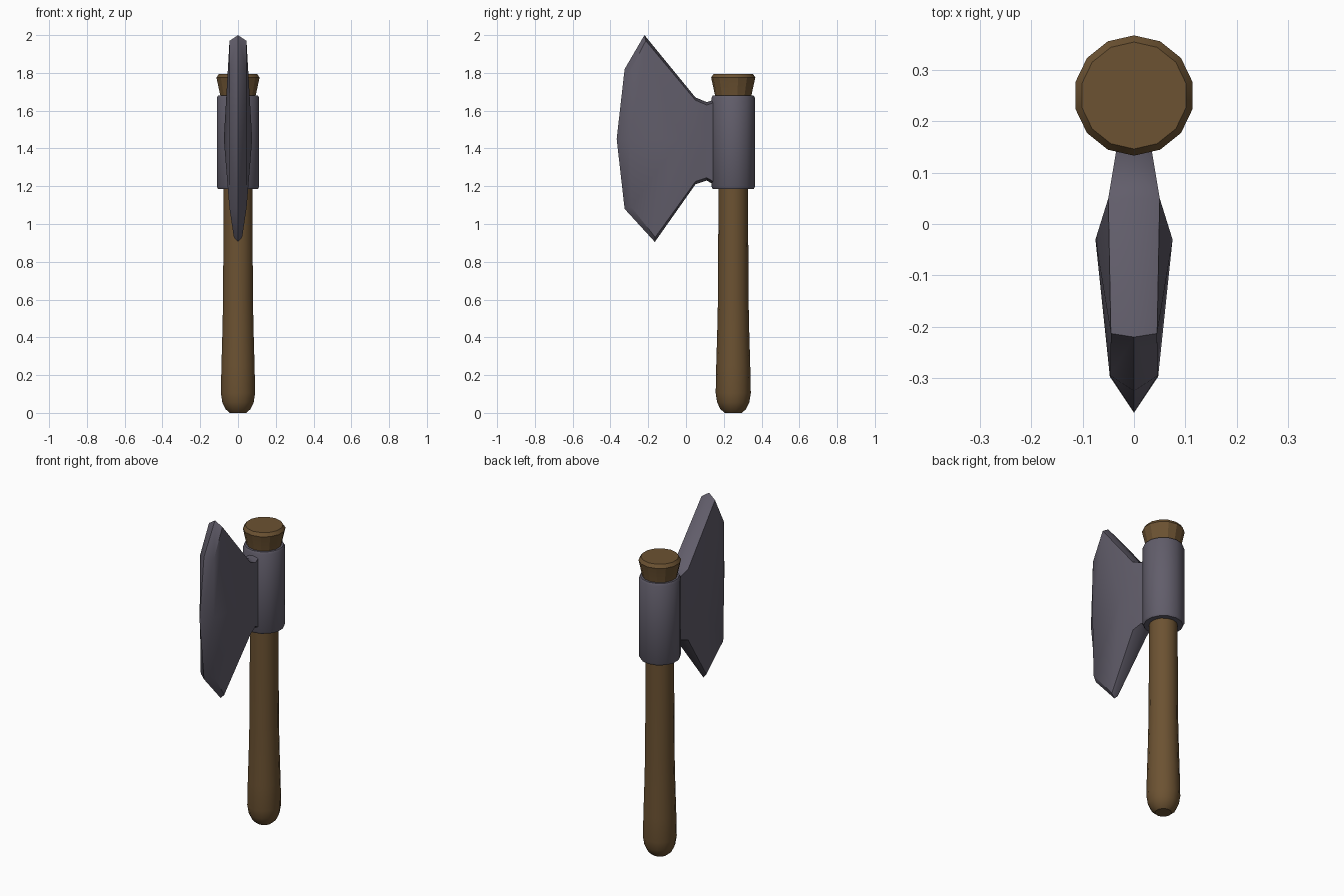
import bpy, bmesh, math

if "Cube" in bpy.data.objects:
    bpy.data.objects.remove(bpy.data.objects["Cube"])

SIDES = 14
AXIS_Y = 0.25


def material(name, rgb):
    m = bpy.data.materials.new(name)
    m.diffuse_color = (*rgb, 1)
    m.use_nodes = True
    m.node_tree.nodes["Principled BSDF"].inputs["Base Color"].default_value = m.diffuse_color
    return m


wood = material("brown wood", (0.15, 0.085, 0.032))
metal = material("dark grey metal", (0.12, 0.11, 0.145))


def finish(bm, name, mat, angle):
    bmesh.ops.remove_doubles(bm, verts=bm.verts, dist=1e-4)
    bmesh.ops.recalc_face_normals(bm, faces=bm.faces)
    mesh = bpy.data.meshes.new(name)
    bm.to_mesh(mesh)
    bm.free()
    mesh.materials.append(mat)
    obj = bpy.data.objects.new(name, mesh)
    bpy.context.collection.objects.link(obj)
    bpy.ops.object.select_all(action='DESELECT')
    obj.select_set(True)
    bpy.context.view_layer.objects.active = obj
    bpy.ops.object.shade_smooth_by_angle(angle=math.radians(angle))
    return obj


def lathe(name, profile, mat, angle):
    """Turn (radius, z) points into a capped solid around the handle axis."""
    bm = bmesh.new()
    rings = []
    for r, z in profile:
        rings.append([bm.verts.new((r * math.sin(2 * math.pi * i / SIDES),
                                    AXIS_Y + r * math.cos(2 * math.pi * i / SIDES), z))
                      for i in range(SIDES)])
    for a, b in zip(rings, rings[1:]):
        for i in range(SIDES):
            j = (i + 1) % SIDES
            bm.faces.new((a[i], a[j], b[j], b[i]))
    bm.faces.new(rings[0])
    bm.faces.new(rings[-1])
    return finish(bm, name, mat, angle)


# Handle shaft with swollen, rounded butt
lathe("handle", [(0.045, 0), (0.068, 0.02), (0.085, 0.055), (0.093, 0.105), (0.09, 0.25),
                 (0.085, 0.42), (0.081, 0.6), (0.079, 1.0), (0.079, 1.3)], wood, 40)
# Flared wooden cap above the head
lathe("handle_cap", [(0.09, 1.6), (0.096, 1.68), (0.117, 1.775), (0.104, 1.795)], wood, 25)
# Metal socket around the handle
lathe("socket", [(0.108, 1.185), (0.115, 1.197), (0.115, 1.668), (0.108, 1.68)], metal, 60)


# Blade half: columns from socket to edge, each running top centre to bottom centre
def neck(y, w, top, bottom):
    return [(0, y, top), (w, y, top - 0.015), (w, y, 1.44), (w, y, bottom + 0.015), (0, y, bottom)]


tip_top, tip_mid, tip_low = (0, -0.325, 1.82), (0, -0.367, 1.45), (0, -0.325, 1.08)
columns = [
    neck(0.17, 0.03, 1.665, 1.195),
    neck(0.11, 0.04, 1.645, 1.23),
    neck(0.05, 0.05, 1.67, 1.21),
    [(0, -0.22, 2.0), (0.045, -0.213, 1.97), (0.075, -0.03, 1.45),
     (0.022, -0.163, 0.93), (0, -0.165, 0.905)],
    [tip_top, (0.046, -0.295, 1.81), (0.047, -0.297, 1.45), (0.046, -0.29, 1.09), tip_low],
    [tip_top, tip_top, tip_mid, tip_low, tip_low],
]
bm = bmesh.new()
for a, b in zip(columns, columns[1:]):
    for i in range(4):
        pts = list(dict.fromkeys((a[i], a[i + 1], b[i + 1], b[i])))
        if len(pts) < 3:  # the edge closes to a point here
            continue
        for s in (1, -1):
            bm.faces.new([bm.verts.new((s * x, y, z)) for x, y, z in pts])
finish(bm, "blade", metal, 45)
